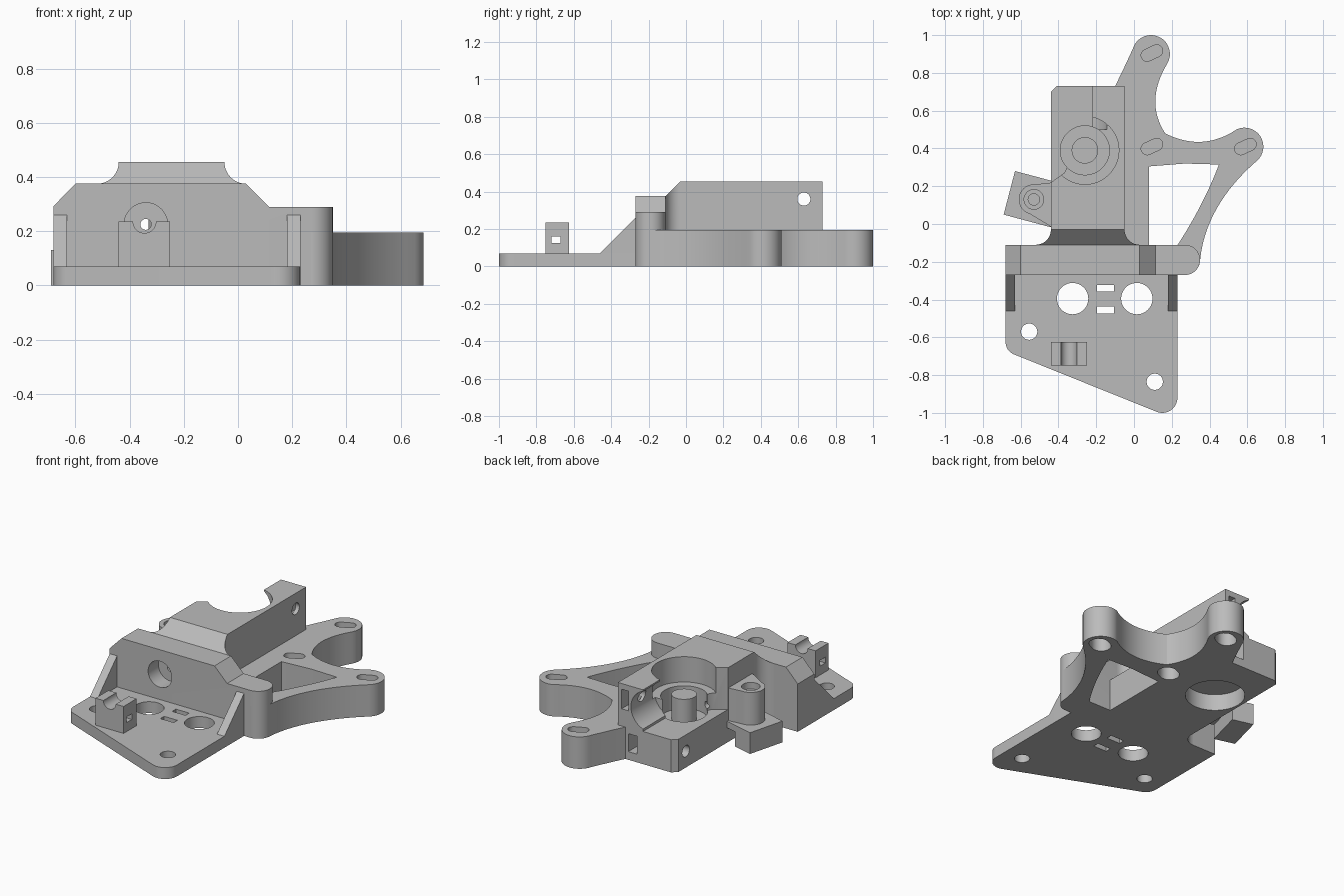
import bpy, bmesh
from math import cos, sin, radians
from mathutils import Matrix, Vector

old = bpy.data.objects.get("Cube")
if old:
    bpy.data.objects.remove(old, do_unlink=True)

grey = bpy.data.materials.new("plain_grey")
grey.use_nodes = True
COLOUR = (0.5, 0.5, 0.5, 1)
grey.diffuse_color = COLOUR
grey.node_tree.nodes["Principled BSDF"].inputs["Base Color"].default_value = COLOUR


def arc(cx, cy, r, a0, a1, n=16):
    angles = [radians(a0 + (a1 - a0) * i / n) for i in range(n + 1)]
    return [(cx + r * cos(a), cy + r * sin(a)) for a in angles]


def bend(a, b, c, n=16):
    a, b, c = Vector(a), Vector(b), Vector(c)
    ts = [i / n for i in range(1, n)]
    return [tuple(a * (1 - t) ** 2 + b * 2 * t * (1 - t) + c * t * t) for t in ts]


def circle(cx, cy, r):
    return arc(cx, cy, r, 0, 360, 48)[:-1]


def rect(x0, x1, y0, y1):
    return [(x0, y0), (x1, y0), (x1, y1), (x0, y1)]


# Profile coordinates are xy along z, xz along y, or yz along x
PLACE = {"z": lambda u, v, w: (u, v, w),
         "y": lambda u, v, w: (u, w, v),
         "x": lambda u, v, w: (w, u, v)}


def prism(name, pts, lo, hi, axis="z"):
    bm = bmesh.new()
    rings = [[bm.verts.new(PLACE[axis](u, v, w)) for u, v in pts] for w in (lo, hi)]
    bm.faces.new(rings[0])
    bm.faces.new(rings[1])
    for i in range(len(pts)):
        j = (i + 1) % len(pts)
        bm.faces.new((rings[0][i], rings[0][j], rings[1][j], rings[1][i]))
    bmesh.ops.recalc_face_normals(bm, faces=bm.faces)
    mesh = bpy.data.meshes.new(name)
    bm.to_mesh(mesh)
    bm.free()
    mesh.materials.append(grey)
    ob = bpy.data.objects.new(name, mesh)
    bpy.context.collection.objects.link(ob)
    return ob


def finish(ob, cuts=()):
    """Subtract each (profile, low, high, axis) and smooth the round faces."""
    tools = []
    for cut in cuts:
        tool = prism("cutter", *cut)
        tool.hide_render = True
        mod = ob.modifiers.new("cut", "BOOLEAN")
        mod.operation, mod.solver, mod.object = "DIFFERENCE", "EXACT", tool
        tools.append(tool)
    if tools:
        bpy.context.view_layer.update()
        deps = bpy.context.evaluated_depsgraph_get()
        mesh = bpy.data.meshes.new_from_object(ob.evaluated_get(deps))
        ob.modifiers.clear()
        ob.data = mesh
        for tool in tools:
            bpy.data.objects.remove(tool, do_unlink=True)
    ob.data.shade_smooth()
    ob.data.set_sharp_from_angle(angle=radians(30))


bore = (circle(-0.34, 0.225, 0.02), -0.5, 0.9, "y")

# Mounting plate with its screw holes and tie slots
plate = prism("base_plate", [(-0.68, -0.2)] + arc(-0.61, -0.625, 0.07, 180, 248, 8)
              + arc(0.15, -0.92, 0.08, 248, 360, 12) + [(0.23, -0.2)], 0, 0.07)
holes = [(-0.325, -0.395, 0.083), (0.015, -0.395, 0.083),
         (-0.555, -0.57, 0.043), (0.11, -0.835, 0.043)]
finish(plate, [(circle(*h), -0.1, 0.2, "z") for h in holes]
       + [(rect(-0.195, -0.105, y - 0.018, y + 0.018), -0.1, 0.2, "z")
          for y in (-0.34, -0.455)])

# Cross wall with chamfered shoulders and one rounded end
wall = prism("cross_wall", [(-0.68, -0.27)] + arc(0.27, -0.19, 0.08, -90, 90)
             + [(-0.68, -0.11)], 0, 0.375)
finish(wall, [([(-0.8, 0.17), (-0.6, 0.375), (-0.6, 0.5), (-0.8, 0.5)], -0.4, 0, "y"),
              ([(0.03, 0.375), (0.115, 0.29), (0.5, 0.29), (0.5, 0.5), (0.03, 0.5)],
               -0.4, 0, "y"),
              (circle(-0.34, 0.225, 0.08), -0.4, -0.17, "y"), bore])

# Triangular ribs bracing the wall
for side, x in (("right", -0.68), ("left", 0.18)):
    rib = prism(side + "_rib", [(-0.46, 0.06), (-0.46, 0.07), (-0.27, 0.26),
                                (-0.25, 0.26), (-0.25, 0.06)], x, x + 0.05, "x")
    finish(rib)

# Cable saddle on the plate
saddle = prism("cable_saddle", rect(-0.44, -0.25, 0.05, 0.235), -0.75, -0.625, "y")
finish(saddle, [(circle(-0.345, 0.235, 0.042), -0.8, -0.5, "y"),
                (rect(-0.72, -0.67, 0.125, 0.16), -0.6, 0, "x")])

# Drive housing, filleted into the wall and opened around the gear
housing = prism("drive_housing", [(-0.52, -0.15), (0.03, -0.15)]
                + arc(0.03, -0.03, 0.08, 270, 180) + [(-0.05, 0.73), (-0.41, 0.73), (-0.44, 0.7)]
                + arc(-0.52, -0.03, 0.08, 0, -90), 0, 0.455)
opening = [(-0.22, 0.8), (-0.5, 0.8), (-0.5, 0.22), (-0.44, 0.22),
           (-0.37, 0.27), (-0.3, 0.4), (-0.22, 0.4)]
finish(housing, [
    ([(-0.2, 0.285), (0.02, 0.505), (0.02, 0.6), (-0.2, 0.6)], -0.7, 0.2, "x"),
    (opening, 0.2, 0.6, "z"),
    (circle(-0.26, 0.39, 0.18), 0.3, 0.6, "z"),
    (circle(-0.26, 0.39, 0.13), 0.16, 0.6, "z"),
    (circle(-0.26, 0.39, 0.165), -0.1, 0.1, "z"),
    (circle(-0.26, 0.33, 0.122), 0.5, 0.8, "y"),
    (circle(0.63, 0.36, 0.035), -0.5, 0.1, "x"),
    (circle(0.63, 0.1, 0.035), -0.5, -0.12, "x"),
    (rect(-0.12, -0.075, 0.3, 0.42), 0.6, 0.8, "y"),
    (rect(-0.18, -0.12, 0.05, 0.16), 0.6, 0.8, "y"), bore])

# Post in the middle of the gear opening
finish(prism("gear_post", circle(-0.26, 0.39, 0.07), 0.12, 0.31))

# Spread arms with slotted ends and a triangular window
outline = ([(-0.06, -0.2)] + arc(0.27, -0.19, 0.08, -90, 0)
           + bend((0.35, -0.19), (0.38, 0.1), (0.652, 0.336))
           + arc(0.585, 0.41, 0.1, -48, 115)
           + bend((0.543, 0.5), (0.36, 0.38), (0.165, 0.48)) + [(0.165, 0.48)]
           + bend((0.165, 0.48), (0.055, 0.65), (0.177, 0.85))
           + arc(0.09, 0.9, 0.1, -30, 155)
           + bend((0, 0.942), (-0.05, 0.83), (-0.1, 0.73)) + [(-0.1, 0.73), (-0.06, 0.72)])
window = ([(0.08, -0.15), (0.205, -0.15)]
          + bend((0.205, -0.15), (0.36, 0.08), (0.45, 0.315))
          + [(0.45, 0.315), (0.27, 0.32), (0.08, 0.305)])


def slot(cx, cy, r, half):
    pts = arc(0, 0, r, -90, 90, 10)
    pts = [(x + half, y) for x, y in pts] + [(-x - half, -y) for x, y in pts]
    turn = Matrix.Rotation(radians(25), 2)
    return [tuple(turn @ Vector(p) + Vector((cx, cy))) for p in pts]


arm_cuts = [(window, -0.1, 0.3, "z")]
for cx, cy in ((0.095, 0.905), (0.095, 0.41), (0.59, 0.41)):
    arm_cuts += [(slot(cx, cy, 0.032, 0.028), 0.1, 0.3, "z"),
                 (slot(cx, cy, 0.055, 0.015), -0.1, 0.085, "z")]
finish(prism("spread_arms", outline, 0, 0.195), arm_cuts)

# Hinge boss beside the housing, with a shelf and a foot block
hinge = prism("hinge_boss", arc(-0.53, 0.13, 0.08, 85, 255, 24)
              + [(-0.43, -0.02), (-0.43, 0.22)], 0.12, 0.33)
finish(hinge, [(circle(-0.53, 0.13, 0.052), 0.29, 0.5, "z"),
               (circle(-0.53, 0.13, 0.03), 0.2, 0.5, "z")])
finish(prism("hinge_shelf", [(-0.63, 0.28), (-0.69, 0.05), (-0.43, -0.02),
                             (-0.43, 0.227)], 0.09, 0.13))
finish(prism("hinge_foot", [(-0.63, 0.28), (-0.69, 0.05), (-0.565, 0.016),
                            (-0.505, 0.247)], 0, 0.13))
